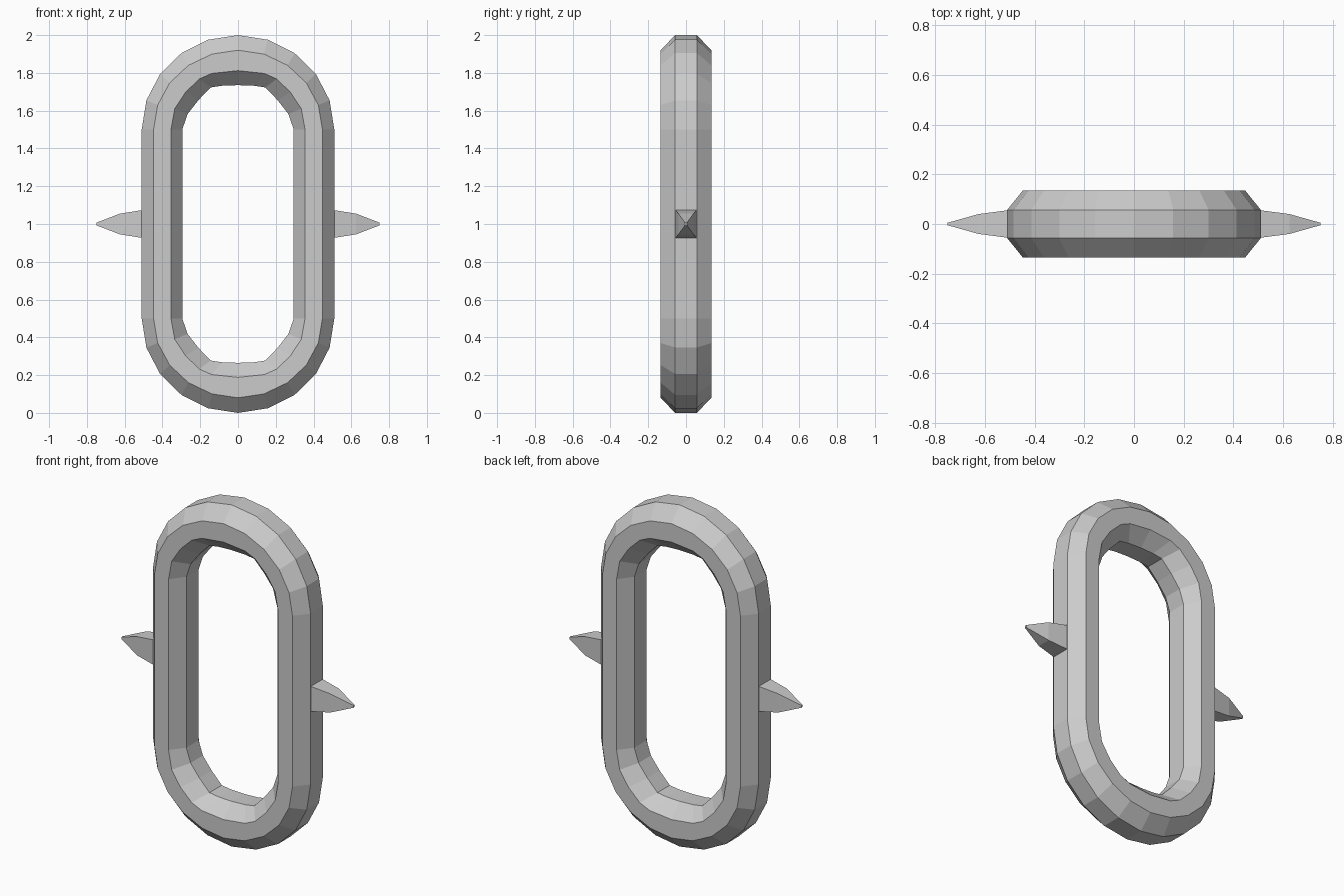
import bpy, bmesh
from math import sin, cos, radians

if "Cube" in bpy.data.objects:
    bpy.data.objects.remove(bpy.data.objects["Cube"])

def make_object(name, bm):
    bmesh.ops.recalc_face_normals(bm, faces=bm.faces)
    mesh = bpy.data.meshes.new(name)
    bm.to_mesh(mesh)
    bm.free()
    obj = bpy.data.objects.new(name, mesh)
    bpy.context.collection.objects.link(obj)
    return obj

def loft(bm, rings, closed):
    """Skin a list of point rings, either joined into a loop or capped."""
    vs = [[bm.verts.new(p) for p in ring] for ring in rings]
    n = len(vs[0])
    for i in range(len(vs) if closed else len(vs) - 1):
        a, b = vs[i], vs[(i + 1) % len(vs)]
        for k in range(n):
            m = (k + 1) % n
            bm.faces.new((a[k], a[m], b[m], b[k]))
    if not closed:
        bm.faces.new(vs[0])
        bm.faces.new(vs[-1])

def ellipse(rx, rz):
    """Quarter arc from the side to the top, in 18 degree steps."""
    return [(rx * cos(radians(18 * i)), rz * sin(radians(18 * i))) for i in range(6)]

# Quarter arcs of the four contour loops, outermost to innermost
outer = ellipse(0.51, 0.5)
face_outer = ellipse(0.447, 0.42)
face_inner = [(0.355, 0), (0.335, 0.11), (0.278, 0.197), (0.205, 0.268), (0.14, 0.297), (0, 0.312)]
inner = [(0.295, 0), (0.267, 0.082), (0.21, 0.155), (0.145, 0.223), (0.085, 0.232), (0, 0.235)]
section = [(outer, -0.057), (face_outer, -0.135), (face_inner, -0.135), (inner, -0.057),
           (inner, 0.057), (face_inner, 0.135), (face_outer, 0.135), (outer, 0.057)]

# Link body: bevelled section swept round a stadium path
def body_ring(i, sx, sz):
    return [(sx * arc[i][0], y, 1 + sz * (0.5 + arc[i][1])) for arc, y in section]

stations = ([(i, 1, 1) for i in range(6)] + [(i, -1, 1) for i in range(4, -1, -1)]
            + [(i, -1, -1) for i in range(6)] + [(i, 1, -1) for i in range(4, -1, -1)])
bm = bmesh.new()
loft(bm, [body_ring(*s) for s in stations], True)
make_object("link_body", bm)

# Side spikes: tapering four-sided points, (x, half depth, half height)
profile = [(0.49, 0.057, 0.075), (0.51, 0.055, 0.073), (0.625, 0.04, 0.055), (0.75, 0.005, 0.007)]
for name, side in (("spike_left", -1), ("spike_right", 1)):
    bm = bmesh.new()
    loft(bm, [[(side * x, -y, 1 - z), (side * x, y, 1 - z),
               (side * x, y, 1 + z), (side * x, -y, 1 + z)] for x, y, z in profile], False)
    make_object(name, bm)
